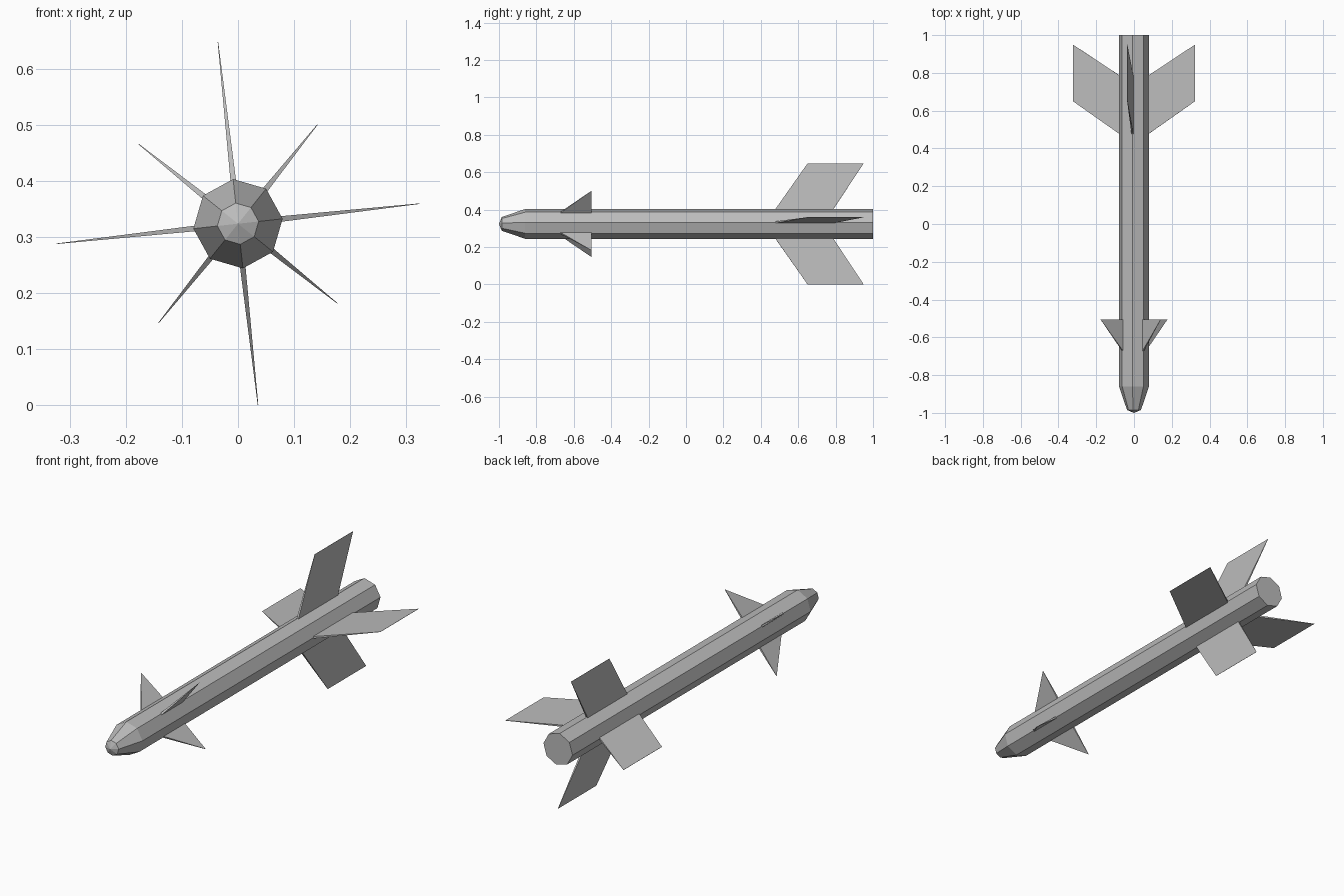
import bpy, bmesh
from math import cos, sin, pi, radians

cube = bpy.data.objects.get("Cube")
if cube:
    bpy.data.objects.remove(cube, do_unlink=True)

AXIS_Z = 0.3235         # height of the body axis
ROLL = radians(6.3)     # roll of the whole airframe

grey = bpy.data.materials.new("grey metal")
grey.use_nodes = True
grey.diffuse_color = (0.5, 0.5, 0.5, 1)
grey.node_tree.nodes["Principled BSDF"].inputs["Base Color"].default_value = (0.5, 0.5, 0.5, 1)


def finish(name, bm):
    bmesh.ops.recalc_face_normals(bm, faces=bm.faces[:])
    mesh = bpy.data.meshes.new(name)
    bm.to_mesh(mesh)
    bm.free()
    mesh.materials.append(grey)
    obj = bpy.data.objects.new(name, mesh)
    obj.location.z = AXIS_Z
    bpy.context.collection.objects.link(obj)


def body(profile, tip_y, sides=8):
    """Faceted tube lofted along y, with a pointed nose and a flat tail."""
    bm = bmesh.new()
    rings = []
    for y, r in profile:
        angles = [ROLL + 2 * pi * i / sides for i in range(sides)]
        rings.append([bm.verts.new((r * cos(a), y, r * sin(a))) for a in angles])
    tip = bm.verts.new((0, tip_y, 0))
    for i in range(sides):
        j = (i + 1) % sides
        bm.faces.new((tip, rings[0][i], rings[0][j]))
        for a, b in zip(rings, rings[1:]):
            bm.faces.new((a[i], a[j], b[j], b[i]))
    bm.faces.new(rings[-1])
    finish("body", bm)


def fin(name, angle, outline, root_thick, tip_thick):
    """Fin from (radius, y) points: two at the root, the rest at the tip."""
    bm = bmesh.new()
    c, s = cos(angle), sin(angle)
    sheets = []
    for side in (-0.5, 0.5):
        sheet = []
        for i, (r, y) in enumerate(outline):
            t = side * (root_thick if i < 2 else tip_thick)
            sheet.append(bm.verts.new((r * c - t * s, y, r * s + t * c)))
        bm.faces.new(sheet)
        sheets.append(sheet)
    n = len(outline)
    for i in range(n):
        j = (i + 1) % n
        bm.faces.new((sheets[0][i], sheets[0][j], sheets[1][j], sheets[1][i]))
    finish(name, bm)


# Body with tapered nose
body([(-0.985, 0.037), (-0.86, 0.08), (1.0, 0.08)], -1.0)

# Swept tail fins and triangular nose fins, four of each
TAIL = [(0.075, 0.785), (0.075, 0.475), (0.3255, 0.65), (0.3255, 0.95)]
NOSE = [(0.075, -0.505), (0.075, -0.675), (0.227, -0.505)]
for k, label in enumerate(("left", "top", "right", "bottom")):
    fin(label + "_tail_fin", ROLL + k * pi / 2, TAIL, 0.01, 0.001)
for k, label in enumerate(("upper_left", "upper_right", "lower_right", "lower_left")):
    fin(label + "_nose_fin", ROLL + pi / 4 + k * pi / 2, NOSE, 0.01, 0.001)
